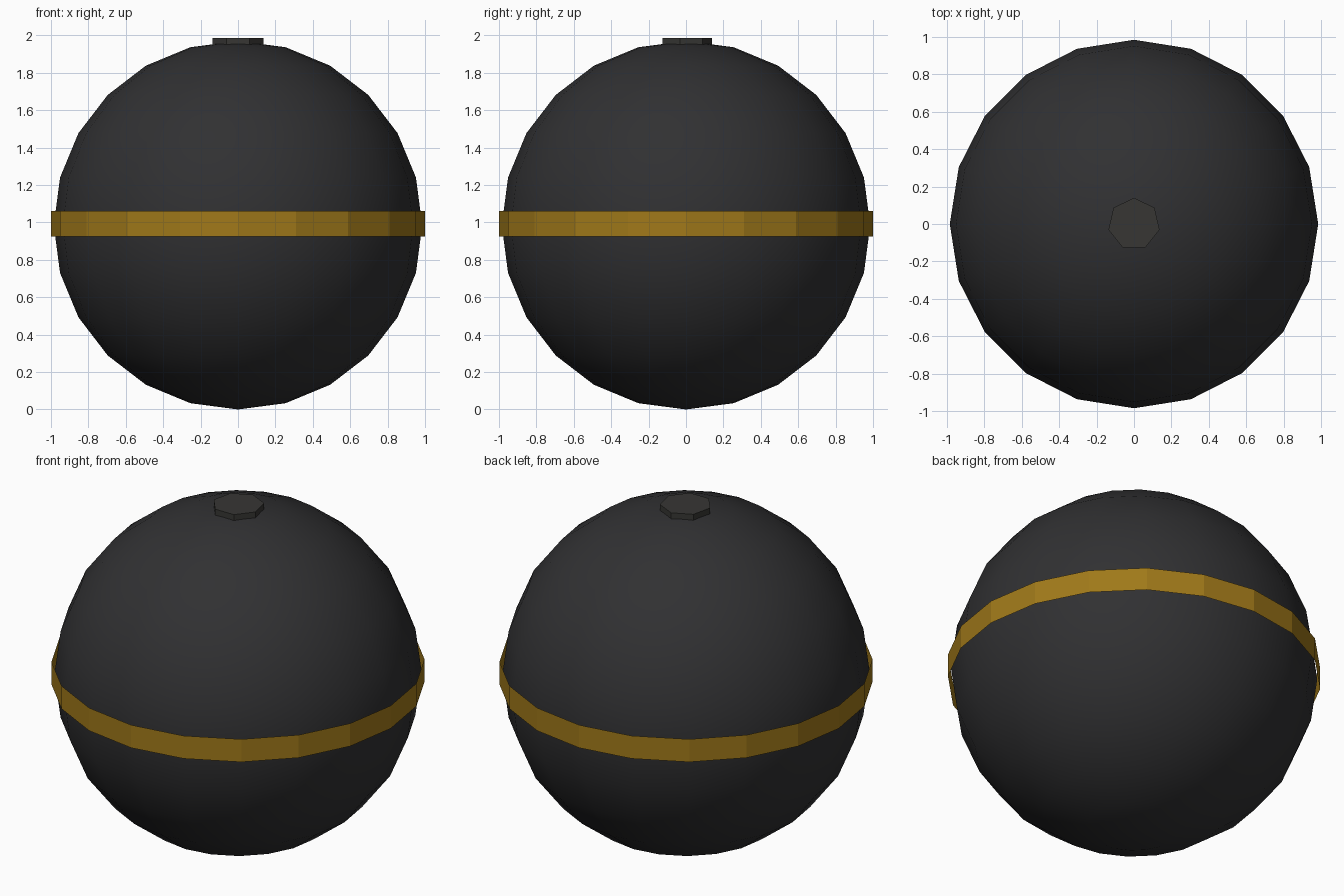
import bpy, math

if "Cube" in bpy.data.objects:
    bpy.data.objects.remove(bpy.data.objects["Cube"])

R = 0.985  # ball radius, also its centre height


def finish(name, color, smooth=False):
    ob = bpy.context.object
    ob.name = name
    mat = bpy.data.materials.new(name + "_paint")
    mat.diffuse_color = (*color, 1)
    mat.use_nodes = True
    mat.node_tree.nodes["Principled BSDF"].inputs["Base Color"].default_value = mat.diffuse_color
    ob.data.materials.append(mat)
    if smooth:
        bpy.ops.object.shade_smooth()
    return ob


# Main ball
bpy.ops.mesh.primitive_uv_sphere_add(segments=20, ring_count=12, radius=R, location=(0, 0, R))
finish("ball", (0.03, 0.03, 0.032), smooth=True)

# Open band around the equator
bpy.ops.mesh.primitive_cylinder_add(vertices=20, radius=1, depth=0.135, end_fill_type='NOTHING',
                                    location=(0, 0, 0.9925))
finish("band", (0.35, 0.19, 0.01))

# Seven-sided cap on top
bpy.ops.mesh.primitive_cylinder_add(vertices=7, radius=0.14, depth=0.037, location=(0, 0, 1.9685))
finish("top_cap", (0.038, 0.037, 0.034))
